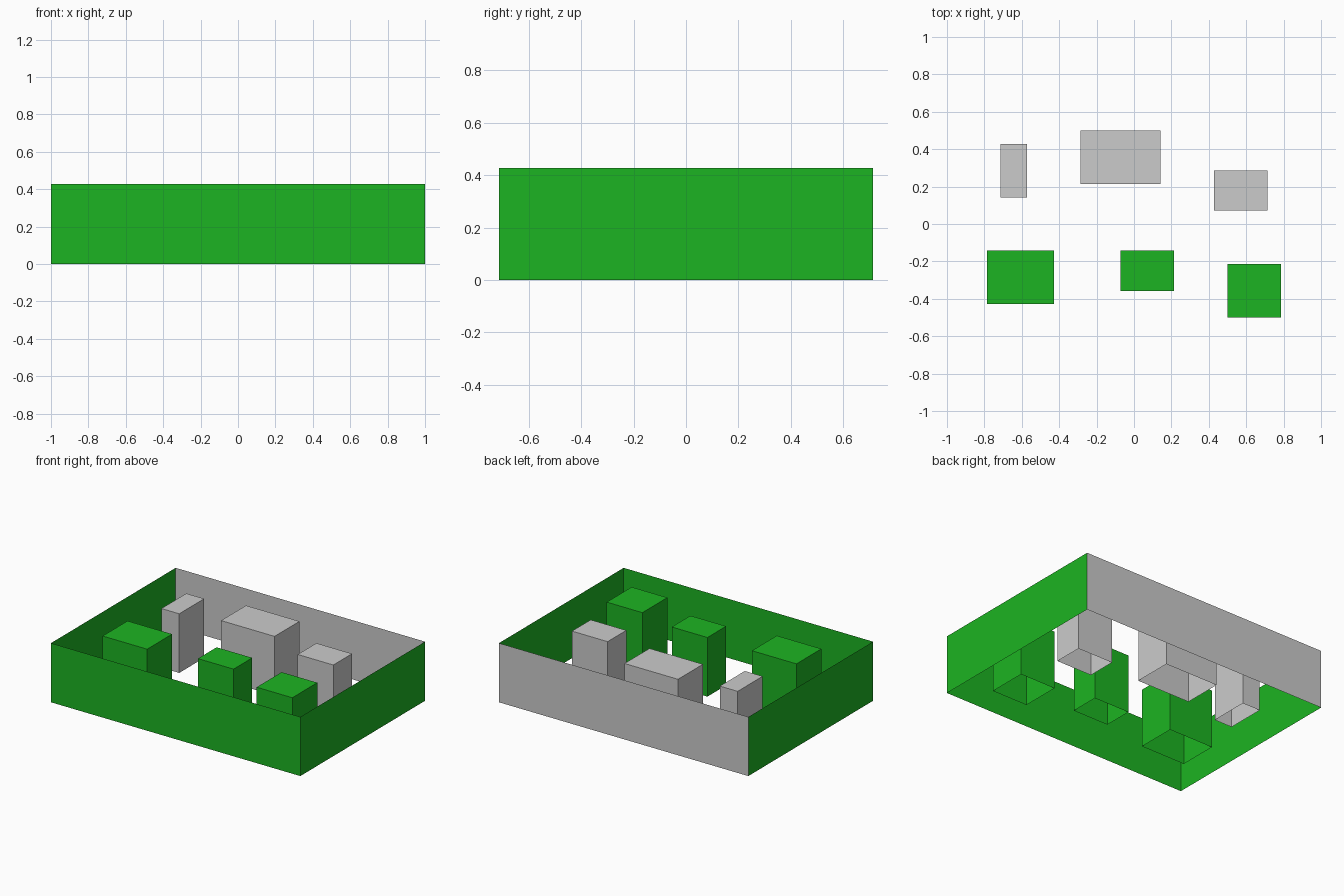
import bpy, bmesh

if "Cube" in bpy.data.objects:
    bpy.data.objects.remove(bpy.data.objects["Cube"])

U = 1 / 14            # layout module
X, Y, H = 14 * U, 10 * U, 6 * U

green = bpy.data.materials.new("green")
green.diffuse_color = (0.012, 0.456, 0.016, 1)
green.use_nodes = True
green.node_tree.nodes["Principled BSDF"].inputs["Base Color"].default_value = green.diffuse_color


def make_object(name, bm, mat):
    mesh = bpy.data.meshes.new(name)
    bm.to_mesh(mesh)
    bm.free()
    obj = bpy.data.objects.new(name, mesh)
    bpy.context.collection.objects.link(obj)
    if mat:
        mesh.materials.append(mat)


def wall(name, a, b, mat=None):
    """Thin upright sheet from a to b; its outside is right of a->b."""
    bm = bmesh.new()
    corners = [(*a, 0), (*b, 0), (*b, H), (*a, H)]
    bm.faces.new([bm.verts.new(c) for c in corners])
    make_object(name, bm, mat)


def block(name, x0, x1, y0, y1, mat=None):
    """Hollow block with a closed top and open bottom, sized in modules."""
    bm = bmesh.new()
    bmesh.ops.create_cube(bm, size=1)
    bm.normal_update()
    bottom = [f for f in bm.faces if f.normal.z < -0.5]
    bmesh.ops.delete(bm, geom=bottom, context='FACES')
    for v in bm.verts:
        v.co = ((x0 if v.co.x < 0 else x1) * U,
                (y0 if v.co.y < 0 else y1) * U,
                0 if v.co.z < 0 else H)
    make_object(name, bm, mat)


# Perimeter walls
wall("front_wall", (-X, -Y), (X, -Y), green)
wall("right_wall", (X, -Y), (X, Y), green)
wall("back_wall", (X, Y), (-X, Y))
wall("left_wall", (-X, Y), (-X, -Y), green)

# Back row of grey blocks
block("back_left_block", -10, -8, 2, 6)
block("back_middle_block", -4, 2, 3, 7)
block("back_right_block", 6, 10, 1, 4)

# Front row of green blocks
block("front_left_block", -11, -6, -6, -2, green)
block("front_middle_block", -1, 3, -5, -2, green)
block("front_right_block", 7, 11, -7, -3, green)
